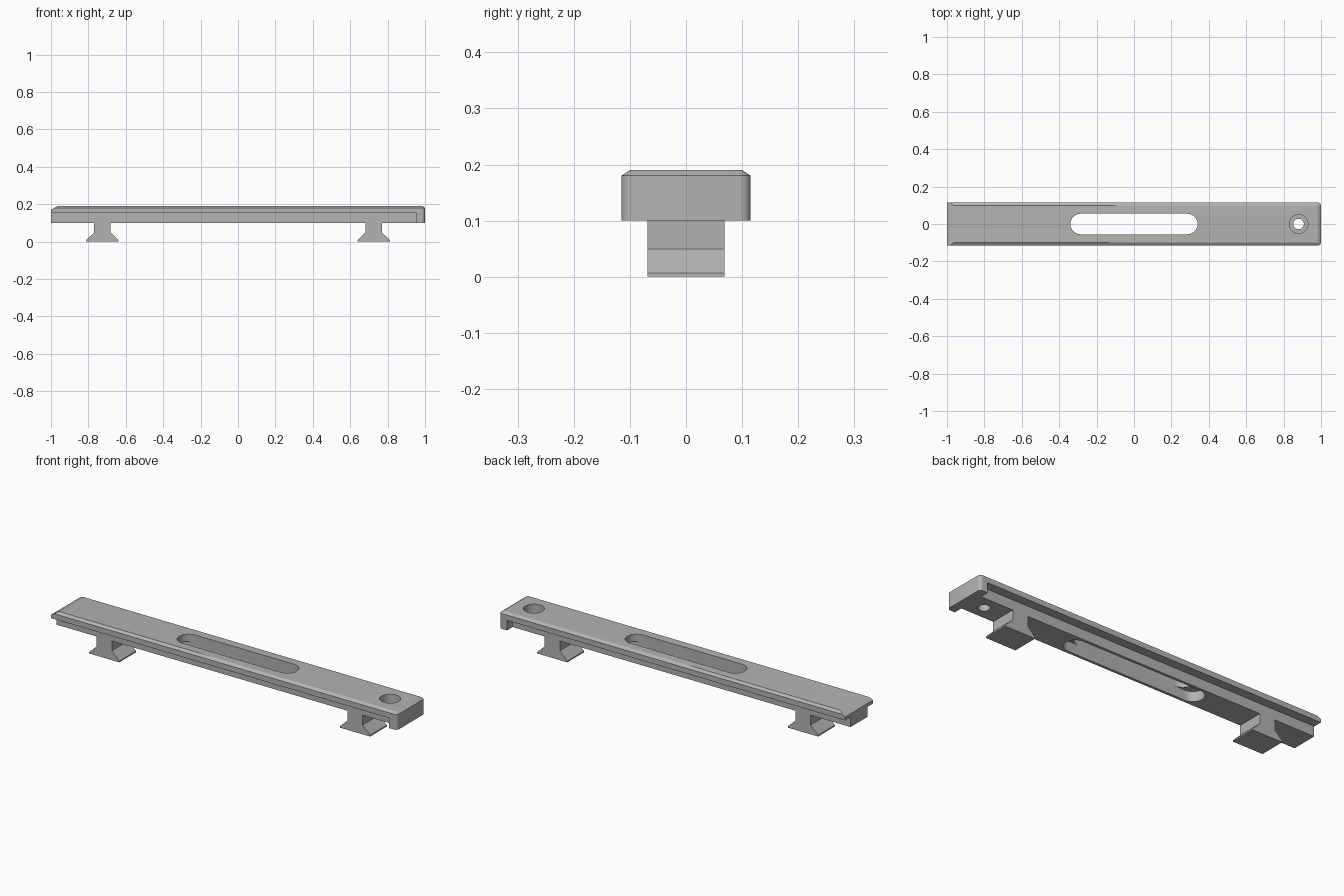
import bpy, bmesh, math
from mathutils import Vector

if "Cube" in bpy.data.objects:
    bpy.data.objects.remove(bpy.data.objects["Cube"])

metal = bpy.data.materials.new("plain_grey")
metal.use_nodes = True
GREY = (0.45, 0.45, 0.45, 1)
metal.diffuse_color = GREY
metal.node_tree.nodes["Principled BSDF"].inputs["Base Color"].default_value = GREY

HALF_W, CORE_W = 0.115, 0.069       # half widths of the deck and of the rail below
BASE, LEDGE, TOP = 0.1, 0.152, 0.19
BEVEL = 0.015


def loft(name, rings):
    """Solid through a stack of closed rings of 3D points."""
    bm = bmesh.new()
    loops = [[bm.verts.new(p) for p in ring] for ring in rings]
    for a, b in zip(loops, loops[1:]):
        for i in range(len(a)):
            j = (i + 1) % len(a)
            bm.faces.new((a[i], a[j], b[j], b[i]))
    bm.faces.new(loops[0][::-1])
    bm.faces.new(loops[-1])
    bmesh.ops.recalc_face_normals(bm, faces=bm.faces)
    mesh = bpy.data.meshes.new(name)
    bm.to_mesh(mesh)
    bm.free()
    mesh.materials.append(metal)
    obj = bpy.data.objects.new(name, mesh)
    bpy.context.collection.objects.link(obj)
    return obj


def at(outline, z):
    return [(x, y, z) for x, y in outline]


def rounded_end(x0, x1, w, r, steps=6):
    """Rectangle whose two +x corners are rounded."""
    arc = [math.pi / 2 * i / steps for i in range(steps + 1)]
    right = [(x1 - r + r * math.sin(t), -w + r - r * math.cos(t)) for t in arc]
    return [(x0, -w)] + right + [(x, -y) for x, y in reversed(right)] + [(x0, w)]


def stadium(half, r, steps=16):
    pts = []
    for side in (1, -1):
        for i in range(steps + 1):
            t = -math.pi / 2 + math.pi * i / steps
            pts.append((side * (half - r + r * math.cos(t)), side * r * math.sin(t)))
    return pts


def circle(x, r, n=40):
    return [(x + r * math.cos(math.tau * i / n), r * math.sin(math.tau * i / n)) for i in range(n)]


def combine(obj, tool, operation):
    mod = obj.modifiers.new(operation, 'BOOLEAN')
    mod.operation, mod.object, mod.solver = operation, tool, 'EXACT'
    bpy.context.view_layer.update()
    graph = bpy.context.evaluated_depsgraph_get()
    mesh = bpy.data.meshes.new_from_object(obj.evaluated_get(graph))
    obj.modifiers.clear()
    obj.data = mesh
    bpy.data.objects.remove(tool)


def smooth(obj):
    bpy.ops.object.select_all(action='DESELECT')
    obj.select_set(True)
    bpy.context.view_layer.objects.active = obj
    bpy.ops.object.shade_smooth_by_angle(angle=math.radians(30))


# Deck plate with bevelled top edges
outer = rounded_end(-1, 1, HALF_W, 0.018)
inner = rounded_end(-1, 1 - BEVEL, HALF_W - BEVEL, 0.008)
body = loft("rail_body", [at(outer, LEDGE), at(outer, TOP - 0.01), at(inner, TOP)])

# Long sloping cut across the -x end
bm = bmesh.new()
bm.from_mesh(body.data)
cut = bmesh.ops.bisect_plane(bm, geom=bm.verts[:] + bm.edges[:] + bm.faces[:],
                             plane_co=(-0.965, 0, TOP), plane_no=Vector((-0.02, 0, 0.035)),
                             clear_outer=True)
edges = [e for e in cut["geom_cut"] if isinstance(e, bmesh.types.BMEdge)]
bmesh.ops.holes_fill(bm, edges=edges)
bmesh.ops.recalc_face_normals(bm, faces=bm.faces)
bm.to_mesh(body.data)
bm.free()

# Narrow rail under the deck, and the full width end lip
core = [(-1, -CORE_W), (0.98, -CORE_W), (0.98, CORE_W), (-1, CORE_W)]
combine(body, loft("rail_core", [at(core, BASE), at(core, LEDGE + 0.01)]), 'UNION')
lip = rounded_end(0.955, 1, HALF_W, 0.018)
combine(body, loft("end_lip", [at(lip, BASE), at(lip, LEDGE + 0.01)]), 'UNION')

# Slot with a longer pocket below, and the counterbored screw hole
for outline, low, high in ((stadium(0.34, 0.055), 0, 0.3),
                           (stadium(0.4, 0.055), 0, LEDGE),
                           (circle(0.88, 0.028), 0, 0.3),
                           (circle(0.88, 0.05), 0.14, 0.3)):
    combine(body, loft("cutter", [at(outline, low), at(outline, high)]), 'DIFFERENCE')
smooth(body)

# Dovetail feet
half = [(0.087, 0), (0.087, 0.007), (0.044, 0.049), (0.044, BASE)]
profile = half + [(-x, z) for x, z in reversed(half)]
for name, cx in (("right_foot", -0.725), ("left_foot", 0.725)):
    loft(name, [[(cx + x, y, z) for x, z in profile] for y in (-CORE_W, CORE_W)])
